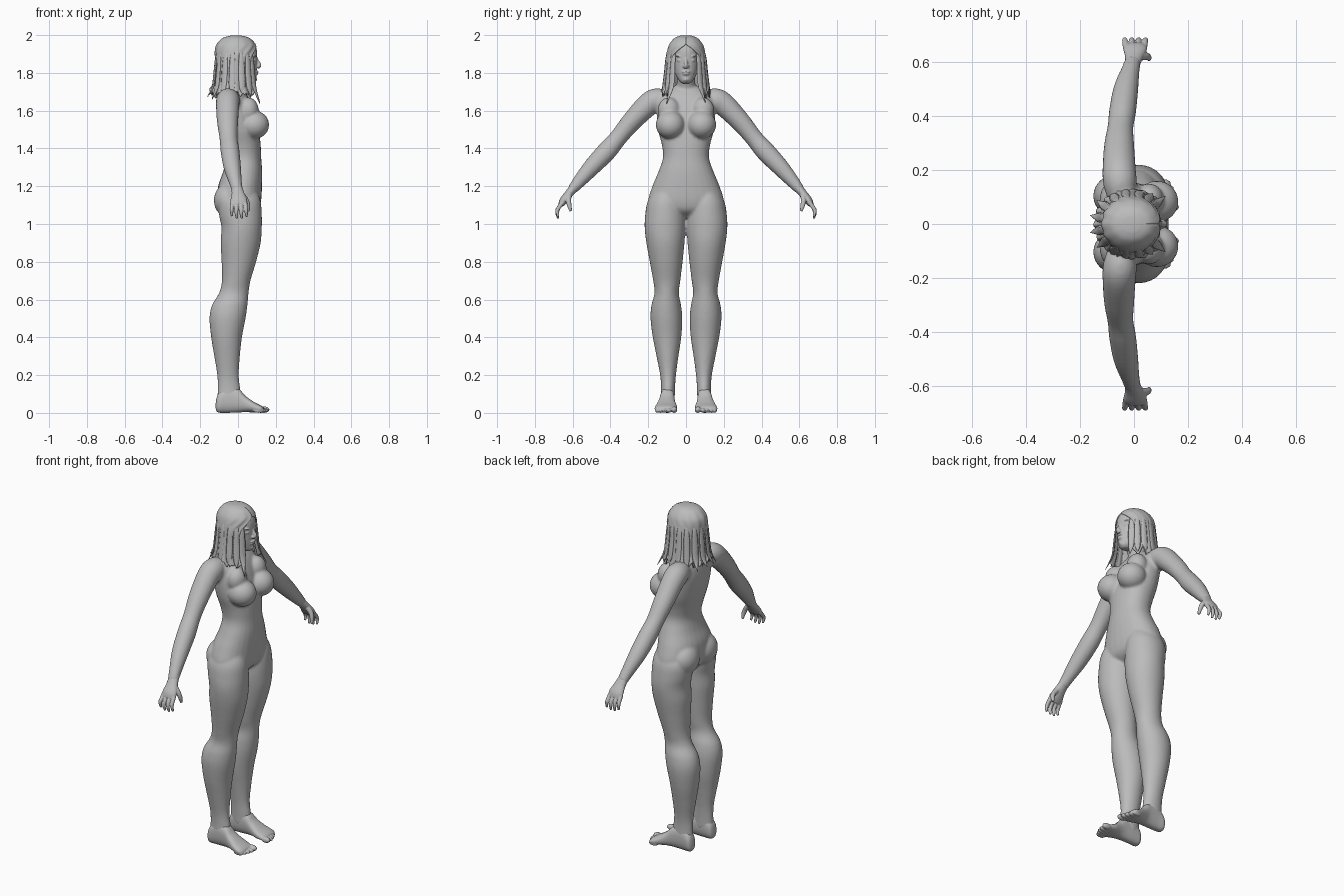
import bpy, bmesh, math, random
from mathutils import Vector, Matrix

random.seed(4)
grey = bpy.data.materials.new("plain grey")
grey.diffuse_color = (0.5, 0.5, 0.5, 1)


def spline(rows, k=5):
    """Smooth interpolation through rows of numbers."""
    out = []
    for i in range(len(rows) - 1):
        a, b = rows[max(i - 1, 0)], rows[i]
        c, d = rows[i + 1], rows[min(i + 2, len(rows) - 1)]
        for j in range(k):
            t = j / k
            out.append([0.5 * (2 * q + (r - p) * t + (2 * p - 5 * q + 4 * r - s) * t * t
                               + (3 * q - p - 3 * r + s) * t ** 3)
                        for p, q, r, s in zip(a, b, c, d)])
    return out + [list(rows[-1])]


def loft(bm, rings, n=28, power=1.0):
    """Closed skin over rings given as (centre, half axis, half axis)."""
    loops = []
    for c, u, v in rings:
        loop = []
        for i in range(n):
            a = 2 * math.pi * i / n
            ca, sa = math.cos(a), math.sin(a)
            loop.append(bm.verts.new(c + u * math.copysign(abs(ca) ** power, ca)
                                     + v * math.copysign(abs(sa) ** power, sa)))
        loops.append(loop)
    for p, q in zip(loops, loops[1:]):
        for i in range(n):
            bm.faces.new((p[i], p[(i + 1) % n], q[(i + 1) % n], q[i]))
    bm.faces.new(loops[0])
    bm.faces.new(loops[-1])


def upright(bm, rows, s=1, power=1.0):
    """Rows: z, back x, front x, inner y, outer y."""
    loft(bm, [(Vector(((b + f) / 2, s * (i + o) / 2, z)), Vector(((f - b) / 2, 0, 0)),
               Vector((0, (o - i) / 2, 0))) for z, b, f, i, o in spline(rows)], power=power)


def tube(bm, rows, s=1, n=20):
    """Rows: x, y, z, half width along x, half thickness across."""
    pts = spline(rows)
    rings = []
    for i, (x, y, z, rx, rt) in enumerate(pts):
        d = Vector(pts[min(i + 1, len(pts) - 1)][:3]) - Vector(pts[max(i - 1, 0)][:3])
        d.y *= s
        across = d.cross(Vector((1, 0, 0))).normalized()
        side = across.cross(d).normalized()
        rings.append((Vector((x, s * y, z)), side * rx, across * rt))
    loft(bm, rings, n)


def ball(bm, c, r, s=1, tilt=0):
    m = (Matrix.Translation((c[0], s * c[1], c[2])) @ Matrix.Rotation(s * tilt, 4, 'X')
         @ Matrix.Diagonal((*r, 1)))
    bmesh.ops.create_uvsphere(bm, u_segments=24, v_segments=16, radius=1, matrix=m)


def finish(name, bm, voxel=0, smooth=0):
    bmesh.ops.recalc_face_normals(bm, faces=bm.faces)
    for f in bm.faces:
        f.smooth = True
    me = bpy.data.meshes.new(name)
    bm.to_mesh(me)
    bm.free()
    me.materials.append(grey)
    ob = bpy.data.objects.new(name, me)
    bpy.context.collection.objects.link(ob)
    if voxel:
        m = ob.modifiers.new("merge", 'REMESH')
        m.mode, m.voxel_size, m.use_smooth_shade = 'VOXEL', voxel, True
        m = ob.modifiers.new("soften", 'SMOOTH')
        m.factor, m.iterations = 0.5, smooth
    return ob


# body: trunk, neck, legs and arms merged into one soft skin
bm = bmesh.new()
trunk = [(1.735, -.075, .00, .05), (1.71, -.095, .025, .10), (1.67, -.11, .055, .145),
         (1.6, -.115, .085, .155), (1.5, -.1, .11, .148), (1.42, -.08, .12, .128),
         (1.35, -.066, .123, .122), (1.28, -.078, .128, .145), (1.2, -.105, .127, .178),
         (1.12, -.105, .122, .2), (1.07, -.09, .105, .17), (1.035, -.05, .06, .08)]
upright(bm, [(z, b, f, -w, w) for z, b, f, w in trunk], power=0.92)
tube(bm, [(-.045, 0, 1.66, .058, .066), (-.025, 0, 1.73, .052, .05), (0, 0, 1.8, .05, .048)])
leg = [(1.18, -.06, .10, .04, .165), (1.12, -.1, .12, .015, .203), (1.05, -.1, .126, .004, .216),
       (.98, -.088, .126, .003, .219), (.9, -.092, .12, .008, .21), (.8, -.087, .096, .018, .192),
       (.7, -.085, .066, .03, .174), (.635, -.1, .056, .038, .167), (.57, -.138, .05, .026, .183),
       (.5, -.151, .04, .02, .188), (.4, -.142, .021, .025, .176), (.3, -.126, .01, .04, .156),
       (.2, -.11, .004, .053, .137), (.13, -.108, .012, .058, .132), (.06, -.11, .02, .06, .135)]
arm = [(-.05, .10, 1.655, .05, .05), (-.052, .15, 1.655, .062, .064), (-.055, .2, 1.632, .062, .062),
       (-.055, .29, 1.54, .056, .053), (-.05, .36, 1.455, .048, .047), (-.042, .42, 1.385, .05, .052),
       (-.03, .5, 1.3, .046, .046), (-.013, .57, 1.22, .034, .034), (-.004, .605, 1.178, .03, .025)]
for s in (1, -1):
    upright(bm, leg, s)
    tube(bm, arm, s)
    ball(bm, (.085, .083, 1.525), (.08, .077, .075), s)               # bust
    ball(bm, (.055, .09, 1.60), (.055, .06, .07), s)                  # upper chest
    ball(bm, (-.055, .085, 1.125), (.073, .088, .088), s)             # seat
    ball(bm, (-.04, .09, 1.69), (.045, .085, .03), s, -.2)            # shoulder slope
finish("body", bm, .0075, 5)

# hands: palm, four fingers and thumb
for s, side in ((1, "left"), (-1, "right")):
    bm = bmesh.new()
    tube(bm, [(-.006, .595, 1.19, .029, .025), (0, .62, 1.16, .034, .022),
              (.004, .648, 1.125, .044, .021), (.005, .662, 1.1, .04, .015)], s)
    for i, drop in enumerate((.012, 0, 0, .008)):
        x = -.03 + .0225 * i
        tube(bm, [(x, .65, 1.118, .011, .012), (x * 1.1, .675, 1.085, .0105, .011),
                  (x * 1.15, .682, 1.058 + drop, .0095, .01),
                  (x * 1.15 + .003, .676, 1.029 + drop, .006, .006)], s, 12)
    tube(bm, [(.02, .62, 1.155, .016, .016), (.044, .622, 1.125, .0135, .014),
              (.054, .617, 1.095, .0115, .012), (.056, .61, 1.068, .007, .007)], s, 12)
    finish(side + "_hand", bm, .0035, 2)

# feet: sole body along x, then five toes
foot = [(-.118, .02, .055, .088, .112), (-.105, .002, .1, .068, .132), (-.06, 0, .14, .062, .134),
        (0, .002, .13, .06, .138), (.04, .004, .09, .056, .148), (.085, .002, .058, .047, .162),
        (.12, .003, .04, .048, .166), (.135, .008, .03, .052, .15)]
for s, side in ((1, "left"), (-1, "right")):
    bm = bmesh.new()
    loft(bm, [(Vector((x, s * (i + o) / 2, (t + b) / 2)), Vector((0, (o - i) / 2, 0)),
               Vector((0, 0, (t - b) / 2))) for x, b, t, i, o in spline(foot)], power=0.85)
    for y, x, r in ((.063, .138, .017), (.09, .136, .0125), (.112, .129, .012),
                    (.133, .12, .0115), (.152, .109, .011)):
        ball(bm, (x, y, r), (.029, r, r), s)
    finish(side + "_foot", bm, .0045, 2)

# head with nose, lips, eyelids, brows and ears
bm = bmesh.new()
skull = [(1.742, .035, .078, .018), (1.755, .005, .094, .034), (1.785, -.04, .098, .053),
         (1.82, -.07, .1, .066), (1.87, -.088, .102, .073), (1.92, -.09, .1, .073),
         (1.955, -.075, .085, .062), (1.98, -.04, .045, .035)]
upright(bm, [(z, b, f, -w, w) for z, b, f, w in skull], power=0.93)
tube(bm, [(.094, 0, 1.885, .006, .008), (.104, 0, 1.86, .009, .009),
          (.112, 0, 1.84, .012, .012), (.103, 0, 1.828, .01, .014)], n=12)
ball(bm, (.099, 0, 1.806), (.01, .022, .006))
ball(bm, (.098, 0, 1.795), (.01, .019, .007))
ball(bm, (.086, 0, 1.765), (.015, .018, .012))
for s in (1, -1):
    ball(bm, (.082, .032, 1.866), (.015, .016, .008), s)
    ball(bm, (.086, .034, 1.888), (.012, .022, .005), s, .15)
    ball(bm, (.105, .011, 1.834), (.007, .007, .006), s)
    ball(bm, (0, .073, 1.85), (.018, .01, .028), s)
finish("head", bm, .004, 2)

# hair: open-fronted shell with ragged ends. Rows: z, radius x, radius y, half opening in degrees
hair = spline([(1.997, .03, .03, 0), (1.985, .07, .06, 0), (1.955, .1, .086, 0),
               (1.925, .11, .098, 22), (1.88, .11, .106, 44), (1.8, .108, .114, 48),
               (1.73, .118, .122, 47), (1.68, .135, .13, 45)], 4)
bm = bmesh.new()
n = 72
tips = [random.uniform(-.012, .02) + .035 * abs(i % 6 - 3) / 3 - .012 for i in range(n + 1)]
grid = []
for j, (z, rx, ry, gap) in enumerate(hair):
    row, f = [], j / (len(hair) - 1)
    g = math.radians(max(gap, 0.01))
    for i in range(n + 1):
        a = g + (2 * math.pi - 2 * g) * i / n
        k = 1 + f * .05 * (math.cos(i * math.pi / 3) * .6 + math.sin(i * .9) * .4)
        row.append(bm.verts.new((-.01 + rx * k * math.cos(a), ry * k * math.sin(a),
                                 z + tips[i] * f ** 6)))
    grid.append(row)
for p, q in zip(grid, grid[1:]):
    for i in range(n):
        bm.faces.new((p[i], p[i + 1], q[i + 1], q[i]))
bm.faces.new(grid[0][:-1])
bmesh.ops.remove_doubles(bm, verts=bm.verts, dist=1e-4)
ob = finish("hair", bm)
m = ob.modifiers.new("thickness", 'SOLIDIFY')
m.thickness, m.offset = .006, -1

# loose locks tapering to points around the shell
bm = bmesh.new()
for deg, tip, out in ((40, 1.64, .165), (56, 1.665, .14), (75, 1.68, .13), (100, 1.69, .135),
                      (122, 1.67, .14), (145, 1.655, .155), (168, 1.665, .155)):
    a = math.radians(deg)
    for s in (1, -1):
        rows = spline([(1.94, .094, .004), (1.88, .108, .014), (1.8, .116, .018),
                       (1.72, .127, .016), (tip + random.uniform(-.005, .015), out, .001)])
        rings = []
        for z, r, w in rows:
            d = Vector((math.cos(a), s * math.sin(a), 0))
            rings.append((Vector((-.01, 0, z)) + Vector((d.x * r, d.y * r * .97, 0)),
                          Vector((-d.y, d.x, 0)) * w, d * (w * .25 + .001)))
        loft(bm, rings, 8)
finish("hair_locks", bm)
